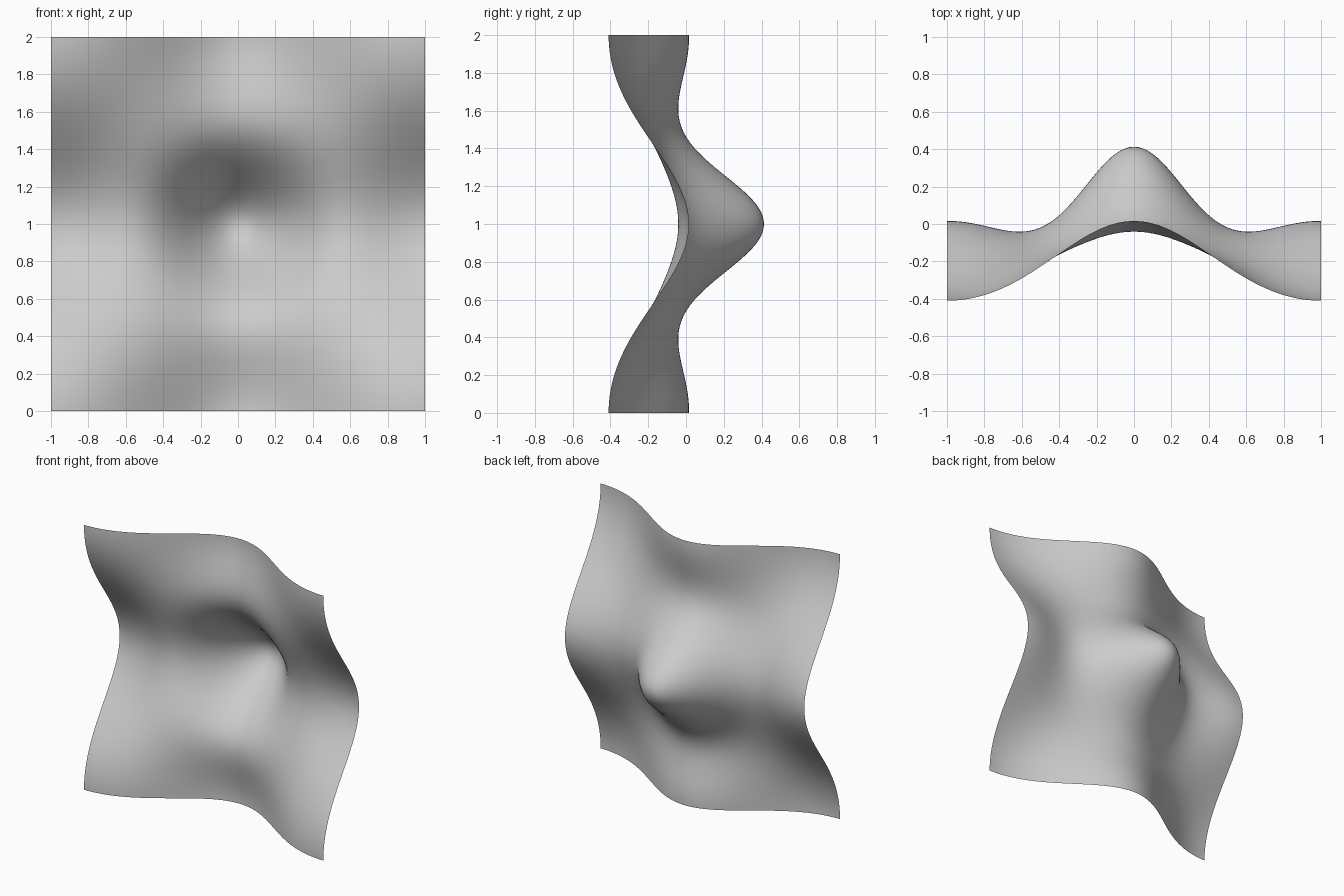
import bpy
import bmesh
from math import cos, exp, pi

if "Cube" in bpy.data.objects:
    bpy.data.objects.remove(bpy.data.objects["Cube"])

STEPS = 80


def edge_sag(a, b):
    """Slight extra sag halfway along an outer edge."""
    return -0.015 * (1 - cos(2 * pi * a)) * ((1 - cos(pi * b)) / 2) ** 2


def depth(x, v):
    """Depth of the sheet at a point measured from its centre."""
    saddle = -0.198 - 0.212 * cos(pi * x) * cos(pi * v)
    bump = 0.823 * exp(-6.1 * (x * x + v * v))
    return saddle + bump + edge_sag(x, v) + edge_sag(v, x)


# flat upright grid, displaced into a wavy sheet with a round central bump
bm = bmesh.new()
bmesh.ops.create_grid(bm, x_segments=STEPS, y_segments=STEPS, size=1.0)
for vert in bm.verts:
    x, v = vert.co.x, vert.co.y
    vert.co = (x, depth(x, v), v + 1.0)
for face in bm.faces:
    face.smooth = True
bm.normal_update()

mesh = bpy.data.meshes.new("wavy_sheet")
bm.to_mesh(mesh)
bm.free()
sheet = bpy.data.objects.new("wavy_sheet", mesh)
bpy.context.collection.objects.link(sheet)

# single plain grey
grey = bpy.data.materials.new("light_grey")
grey.diffuse_color = (0.6, 0.6, 0.6, 1.0)
grey.use_nodes = True
grey.node_tree.nodes["Principled BSDF"].inputs["Base Color"].default_value = grey.diffuse_color
mesh.materials.append(grey)
